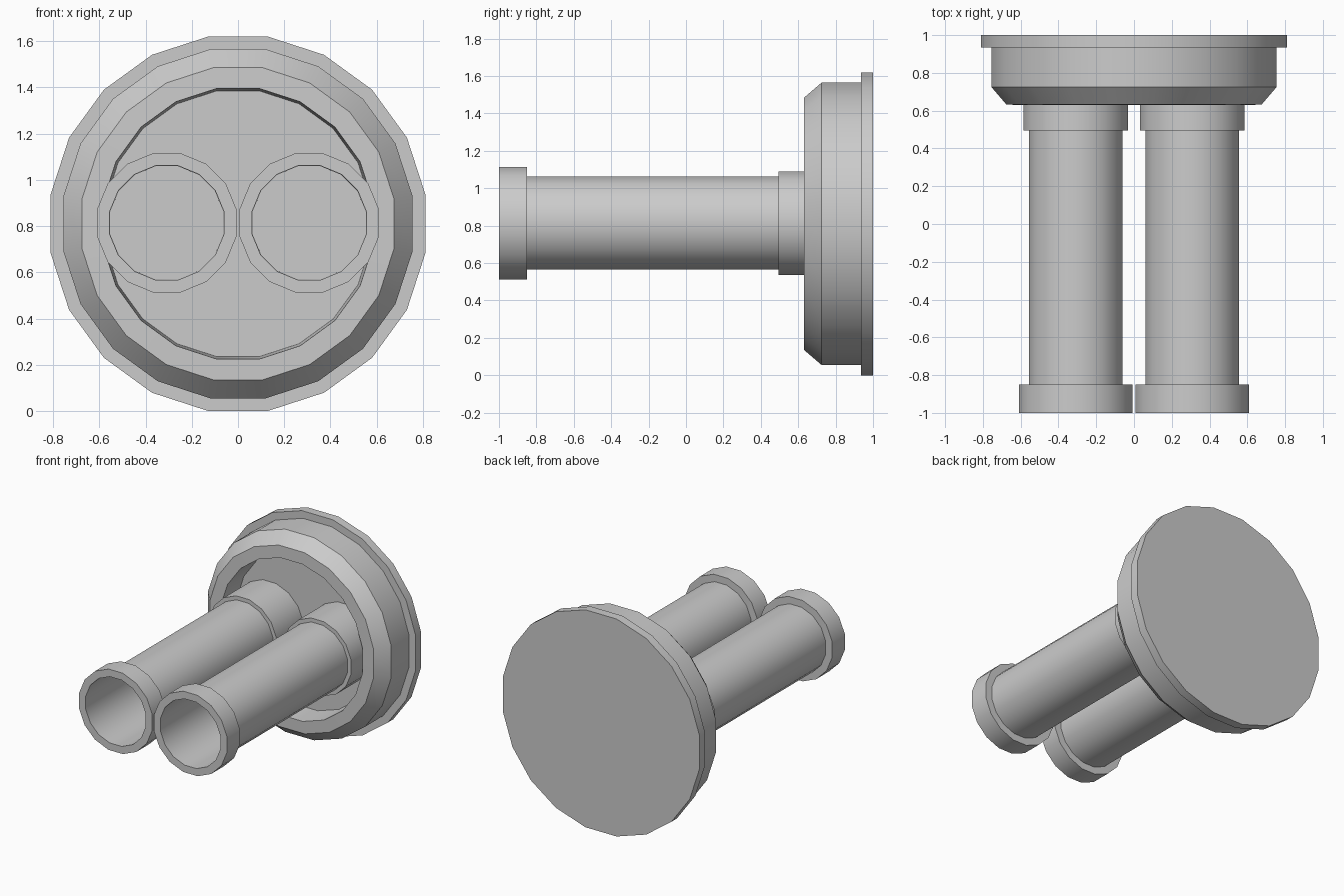
import bpy, bmesh, math

if "Cube" in bpy.data.objects:
    bpy.data.objects.remove(bpy.data.objects["Cube"])

metal = bpy.data.materials.new("grey_metal")
metal.diffuse_color = (0.6, 0.6, 0.6, 1)
metal.use_nodes = True
metal.node_tree.nodes["Principled BSDF"].inputs["Base Color"].default_value = metal.diffuse_color


def lathe(name, profile, sides, cx, cz):
    """Spin (apothem, y) points around a y-parallel axis, flat side on top."""
    bm = bmesh.new()
    rings = []
    for apothem, y in profile:
        if apothem == 0:
            rings.append([bm.verts.new((cx, y, cz))])
            continue
        r = apothem / math.cos(math.pi / sides)
        angles = [(i + 0.5) * 2 * math.pi / sides for i in range(sides)]
        rings.append([bm.verts.new((cx + r * math.cos(a), y, cz + r * math.sin(a)))
                      for a in angles])
    for a, b in zip(rings, rings[1:]):
        for i in range(sides):
            j = (i + 1) % sides
            if len(a) == 1:
                bm.faces.new((a[0], b[j], b[i]))
            elif len(b) == 1:
                bm.faces.new((a[i], a[j], b[0]))
            else:
                bm.faces.new((a[i], a[j], b[j], b[i]))
    bmesh.ops.recalc_face_normals(bm, faces=bm.faces)
    mesh = bpy.data.meshes.new(name)
    bm.to_mesh(mesh)
    bm.free()
    mesh.materials.append(metal)
    obj = bpy.data.objects.new(name, mesh)
    bpy.context.collection.objects.link(obj)
    bpy.ops.object.select_all(action='DESELECT')
    obj.select_set(True)
    bpy.context.view_layer.objects.active = obj
    bpy.ops.object.shade_smooth_by_angle(angle=math.radians(30))
    return obj


FLOOR = 0.81

# round base: flange, drum, bevelled rim and shallow recess
lathe("base", [(0, 1), (0.81, 1), (0.81, 0.935), (0.755, 0.935), (0.755, 0.725),
               (0.675, 0.632), (0.585, 0.63), (0.575, FLOOR), (0, FLOOR)],
      20, 0, 0.81)

# two hollow barrels with a muzzle ring and a root collar
for side, x in (("left", -0.308), ("right", 0.308)):
    lathe(side + "_barrel",
          [(0, FLOOR - 0.005), (0.245, FLOOR - 0.005), (0.247, -1), (0.301, -1),
           (0.301, -0.85), (0.248, -0.85), (0.248, 0.495), (0.277, 0.495),
           (0.277, FLOOR + 0.005), (0, FLOOR + 0.005)],
          16, x, 0.814)
